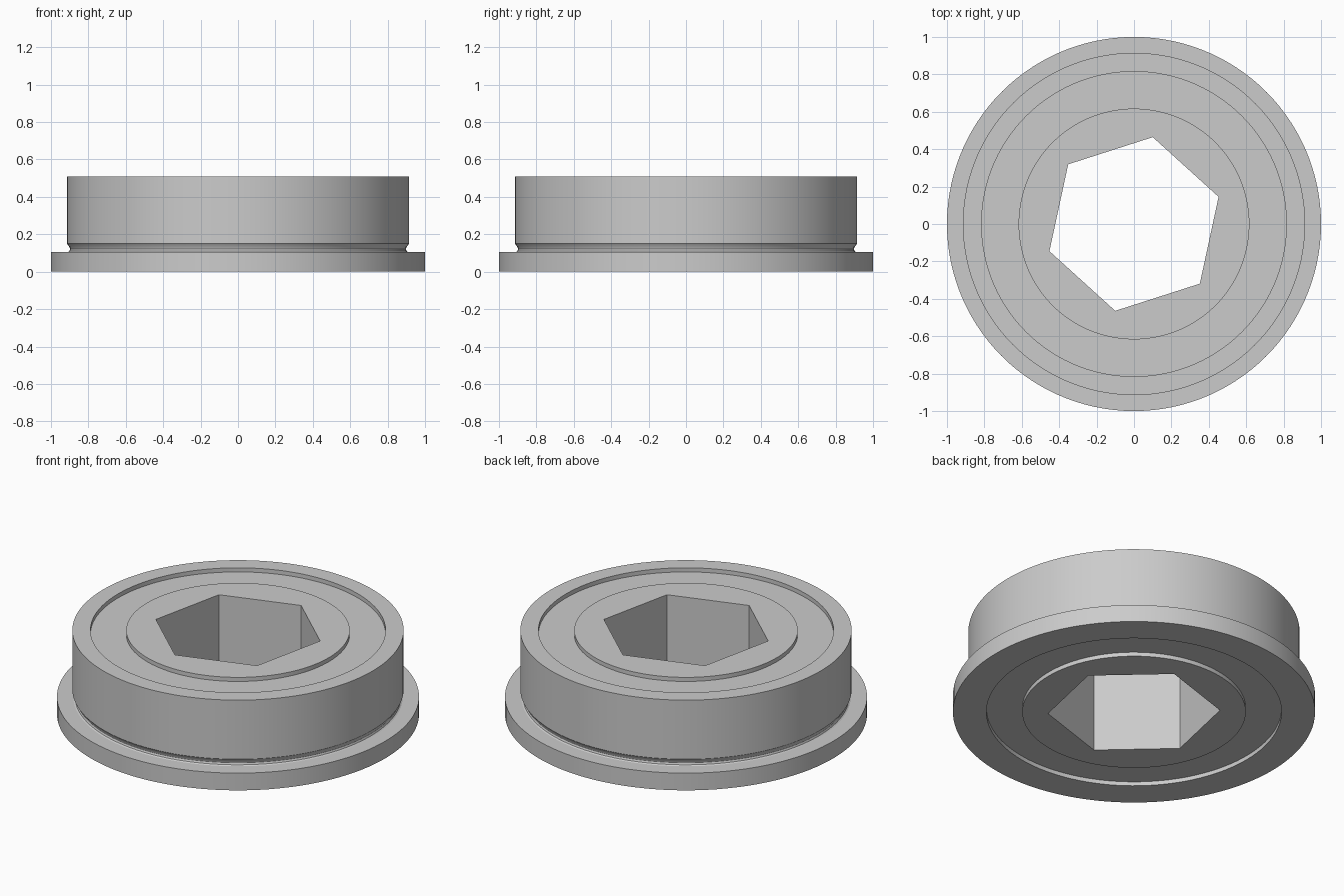
import bpy, math

cube = bpy.data.objects.get("Cube")
if cube:
    bpy.data.objects.remove(cube, do_unlink=True)

SEGMENTS = 120          # multiple of six, so the hexagon corners fall on vertices
HEX_TURN = math.radians(17.8)
HEX_APOTHEM = 0.475 * math.cos(math.pi / 6)
HEIGHT = 0.51
RECESS = 0.025

steel = bpy.data.materials.new("brushed steel grey")
steel.use_nodes = True
steel.diffuse_color = (0.6, 0.6, 0.6, 1)
steel.node_tree.nodes["Principled BSDF"].inputs["Base Color"].default_value = (0.6, 0.6, 0.6, 1)


def hex_radius(step):
    """Distance from the axis to the hexagon wall at a given angular step."""
    side = SEGMENTS // 6
    offset = 2 * math.pi * (step % side) / SEGMENTS - math.pi / 6
    return HEX_APOTHEM / math.cos(offset)


def ring(name, profile):
    """Sweep a closed profile of (radius, z) round z; radius None follows the hexagon."""
    count = len(profile)
    verts, faces = [], []
    for i in range(SEGMENTS):
        angle = HEX_TURN + 2 * math.pi * i / SEGMENTS
        for radius, z in profile:
            r = hex_radius(i) if radius is None else radius
            verts.append((r * math.cos(angle), r * math.sin(angle), z))
        j = (i + 1) % SEGMENTS
        for k in range(count):
            n = (k + 1) % count
            faces.append((i * count + k, j * count + k, j * count + n, i * count + n))
    mesh = bpy.data.meshes.new(name)
    mesh.from_pydata(verts, [], faces)
    mesh.materials.append(steel)
    obj = bpy.data.objects.new(name, mesh)
    bpy.context.collection.objects.link(obj)
    bpy.ops.object.select_all(action='DESELECT')
    obj.select_set(True)
    bpy.context.view_layer.objects.active = obj
    bpy.ops.object.shade_smooth_by_angle(angle=math.radians(30))
    return obj


# Outer race with flange and relief groove (profile runs anticlockwise)
ring("outer_race", [
    (0.815, 0), (1, 0), (1, 0.105), (0.91, 0.105), (0.902, 0.11), (0.898, 0.12),
    (0.90, 0.13), (0.915, 0.15), (0.915, HEIGHT), (0.815, HEIGHT),
])

# Recessed shield, seated slightly into both races
ring("shield", [
    (0.61, RECESS), (0.825, RECESS), (0.825, HEIGHT - RECESS), (0.61, HEIGHT - RECESS),
])

# Inner race with hexagonal bore
ring("inner_race", [(None, 0), (0.617, 0), (0.617, HEIGHT), (None, HEIGHT)])
